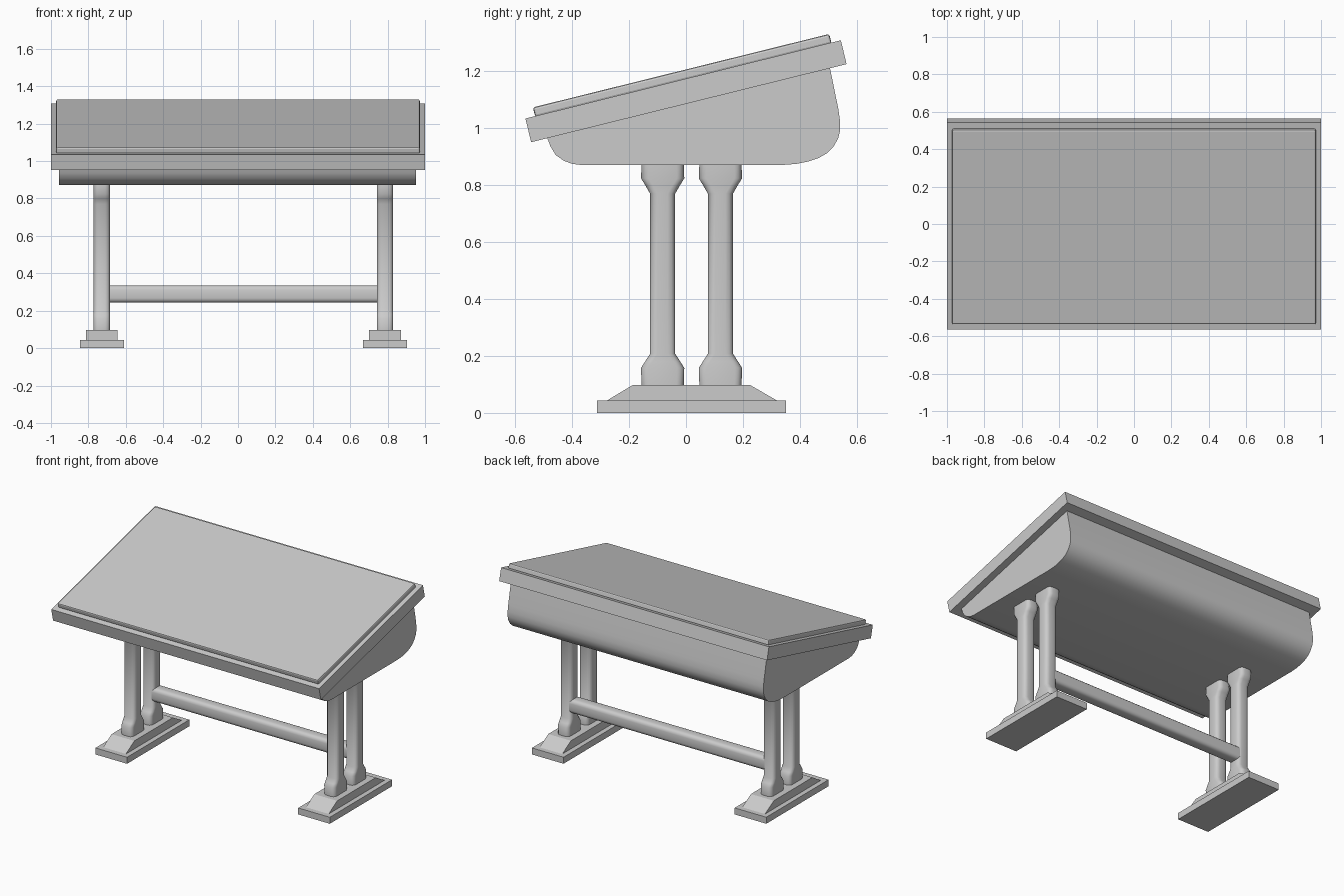
import bpy, bmesh, math

if "Cube" in bpy.data.objects:
    bpy.data.objects.remove(bpy.data.objects["Cube"])


def loft(name, rings, smooth=None):
    """Closed solid through equal-length rings of points."""
    bm = bmesh.new()
    loops = [[bm.verts.new(p) for p in ring] for ring in rings]
    n = len(loops[0])
    for a, b in zip(loops, loops[1:]):
        for i in range(n):
            j = (i + 1) % n
            bm.faces.new((a[i], a[j], b[j], b[i]))
    bm.faces.new(loops[0])
    bm.faces.new(loops[-1])
    bmesh.ops.recalc_face_normals(bm, faces=bm.faces)
    me = bpy.data.meshes.new(name)
    bm.to_mesh(me)
    bm.free()
    ob = bpy.data.objects.new(name, me)
    bpy.context.collection.objects.link(ob)
    if smooth:
        bpy.context.view_layer.objects.active = ob
        for o in bpy.context.selected_objects:
            o.select_set(False)
        ob.select_set(True)
        bpy.ops.object.shade_smooth_by_angle(angle=math.radians(smooth))
    return ob


def extrude_x(name, profile, x0, x1, smooth=None):
    return loft(name, [[(x, y, z) for y, z in profile] for x in (x0, x1)], smooth)


def rounded_rect(hu, hv, r, seg=3):
    pts = []
    for k, (su, sv) in enumerate(((1, 1), (-1, 1), (-1, -1), (1, -1))):
        for i in range(seg + 1):
            a = math.radians(90 * (k + i / seg))
            pts.append((su * (hu - r) + r * math.cos(a), sv * (hv - r) + r * math.sin(a)))
    return pts


# Tilted drawing board and the raised panel on it
extrude_x("board", [(-0.564, 1.034), (-0.544, 0.951), (0.564, 1.225), (0.544, 1.309)], -1, 1)
panel = extrude_x("top_panel", [(-0.538, 1.073), (-0.529, 1.039), (0.512, 1.297), (0.503, 1.331)],
                  -0.972, 0.972)
bevel = panel.modifiers.new("soft_edges", "BEVEL")
bevel.width, bevel.segments = 0.008, 2

# Desk body with rounded lower edges
body = [(-0.489, 0.970), (-0.476, 0.936), (-0.458, 0.906), (-0.428, 0.885), (-0.400, 0.875),
        (-0.370, 0.871), (0.340, 0.871), (0.390, 0.875), (0.430, 0.883), (0.465, 0.895),
        (0.495, 0.912), (0.518, 0.935), (0.534, 0.963), (0.541, 0.990), (0.541, 1.025),
        (0.535, 1.068), (0.505, 1.215)]
extrude_x("desk_body", body, -0.957, 0.953, 35)

# Feet and paired columns on each side
column = [(0.095, 0.074), (0.158, 0.076), (0.180, 0.062), (0.208, 0.044),
          (0.770, 0.044), (0.798, 0.060), (0.824, 0.076), (0.875, 0.074)]  # z, half depth
for side, cx in (("left", -0.728), ("right", 0.786)):
    extrude_x(f"{side}_foot_slab", [(-0.312, 0), (0.352, 0), (0.352, 0.044), (-0.312, 0.044)],
              cx - 0.118, cx + 0.118)
    extrude_x(f"{side}_foot_block", [(-0.28, 0.042), (0.322, 0.042), (0.225, 0.098), (-0.187, 0.098)],
              cx - 0.085, cx + 0.085)
    for pos, cy in (("front", -0.082), ("back", 0.121)):
        loft(f"{side}_{pos}_leg",
             [[(cx + u, cy + v, z) for u, v in rounded_rect(0.044, h, 0.026)] for z, h in column], 50)

# Stretcher joining the back columns
extrude_x("stretcher", [(0.121 + u, 0.289 + v) for u, v in rounded_rect(0.042, 0.046, 0.024)],
          -0.70, 0.76, 50)
